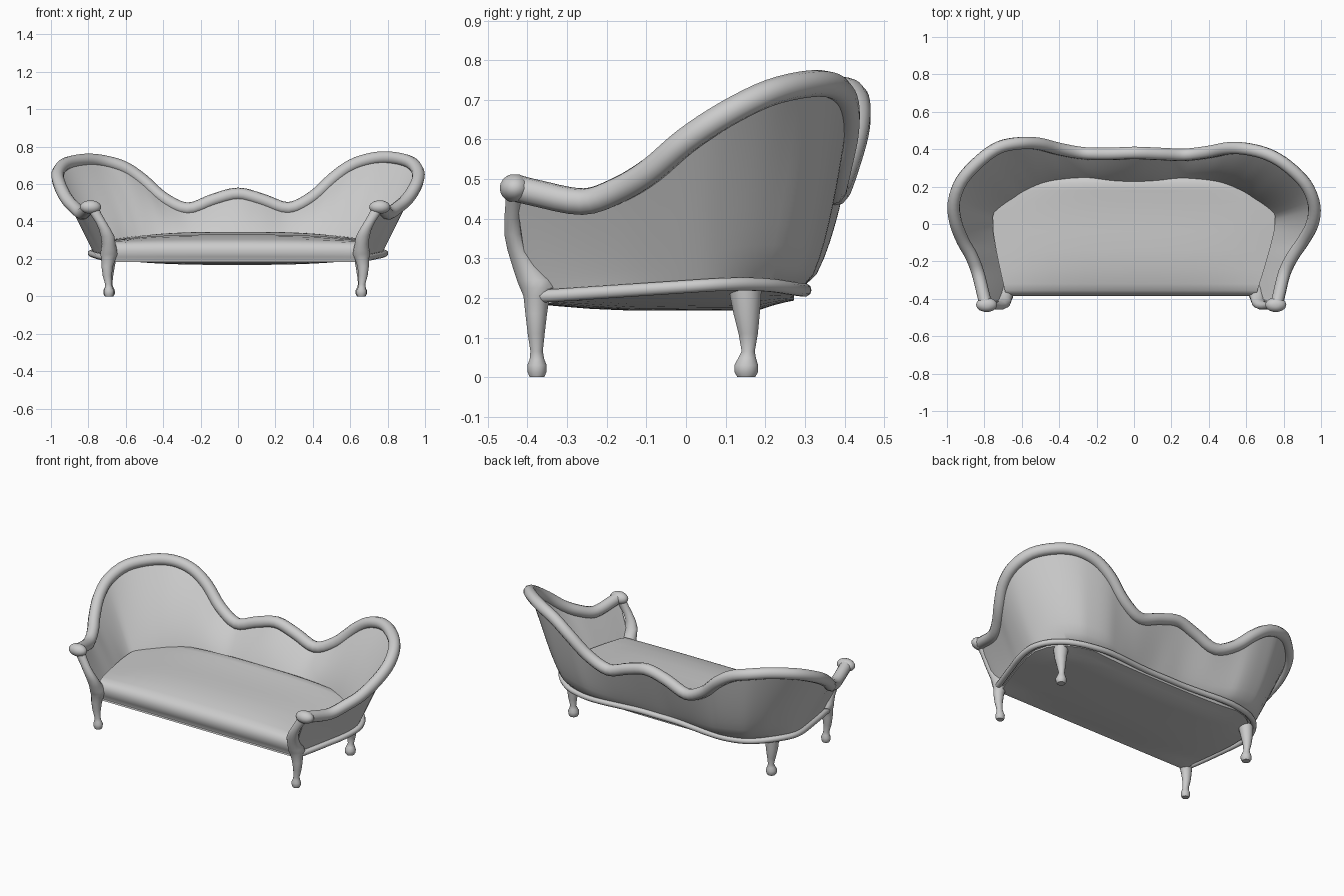
import bpy, bmesh, math
from mathutils import Vector

if "Cube" in bpy.data.objects:
    bpy.data.objects.remove(bpy.data.objects["Cube"])

# Right half of the top rail (centre back -> front of arm)
RAIL = [(0, .38, .547), (.13, .375, .515), (.27, .37, .47), (.40, .385, .53), (.51, .405, .63),
        (.61, .40, .70), (.72, .37, .735), (.82, .31, .74), (.92, .21, .717), (.963, .10, .663),
        (.953, 0, .597), (.91, -.09, .52), (.86, -.17, .472), (.82, -.26, .443),
        (.79, -.38, .465), (.778, -.43, .478)]
# Matching plan points of the lower edge
BASE = [(0, .265), (.12, .265), (.25, .275), (.35, .285), (.44, .287), (.52, .275), (.60, .25),
        (.67, .205), (.73, .14), (.765, .07), (.77, 0), (.755, -.09), (.735, -.17), (.715, -.25),
        (.69, -.34), (.68, -.375)]
SHIFT = -.015   # the front arms and legs sit slightly off centre
N = len(RAIL)


def clamp(v):
    return max(0, min(1, v))


def base_z(y):
    return .205 + .03 * clamp((y + .35) / .45) - .015 * clamp((y - .18) / .1)


def spline(pts, sub=4):
    """Smooth path through points."""
    out = []
    for i in range(len(pts) - 1):
        a, b, c, d = (pts[max(0, min(len(pts) - 1, i + k))] for k in (-1, 0, 1, 2))
        for s in range(sub):
            t = s / sub
            out.append(b + .5 * t * ((c - a) + t * ((2*a - 5*b + 4*c - d) + t * (3*b - a - 3*c + d))))
    return out + [pts[-1].copy()]


def both_sides(fn):
    return [fn(i, -1) for i in range(N - 1, 0, -1)] + [fn(i, 1) for i in range(N)]


def rail_pt(i, s):
    x, y, z = RAIL[i]
    w = clamp(1 - abs(i - 6) / 5) if s < 0 else 0      # left shoulder leans further back
    return Vector((s * x + SHIFT * clamp((i - 10) / 3), y + .04 * w, z - .014 * w))


def base_pt(i, s):
    x, y = BASE[i]
    return Vector((s * x + SHIFT * clamp((i - 11) / 4), y, base_z(y)))


def loft(name, rings):
    bm = bmesh.new()
    rows = [[bm.verts.new(p) for p in r] for r in rings]
    n = len(rows[0])
    for a, b in zip(rows, rows[1:]):
        for k in range(n):
            bm.faces.new((a[k], a[(k + 1) % n], b[(k + 1) % n], b[k]))
    bm.faces.new(rows[0][::-1])
    bm.faces.new(rows[-1])
    bmesh.ops.recalc_face_normals(bm, faces=bm.faces)
    me = bpy.data.meshes.new(name)
    bm.to_mesh(me)
    bm.free()
    me.shade_smooth()
    me.set_sharp_from_angle(angle=math.radians(45))
    ob = bpy.data.objects.new(name, me)
    bpy.context.collection.objects.link(ob)
    return ob


def tube(name, pts, r):
    cu = bpy.data.curves.new(name, 'CURVE')
    cu.dimensions = '3D'
    cu.bevel_depth = r
    cu.bevel_resolution = 3
    cu.use_fill_caps = True
    sp = cu.splines.new('POLY')
    sp.points.add(len(pts) - 1)
    for p, v in zip(sp.points, pts):
        p.co = (*v, 1)
    ob = bpy.data.objects.new(name, cu)
    bpy.context.collection.objects.link(ob)
    return ob


rail = spline(both_sides(rail_pt))
base = spline(both_sides(base_pt))

# Top rail and lower rim
tube("top_rail", rail, .034)
tube("base_rim", [Vector((p.x * 1.02, p.y + .012 * clamp(p.y / .2), p.z)) for p in base], .017)

# Curved back and arms: shell between rim and rail, bulging at the rear corners, padded inside
rings = []
for j, (top, low) in enumerate(zip(rail, base)):
    i = abs(j / 4 - (N - 1))
    front = clamp((i - 10) / 4)
    corner = clamp(1.3 - abs(i - 4.8) / 3.2)
    rear = clamp((9 - i) / 3)
    inward = Vector((-low.x * (.05 + .04 * corner), -.08 * clamp((low.y + .05) / .25), -.01))
    ring = []
    for inner in (False, True):
        b = low + inward if inner else low
        kx = ky = 1 + .6 * rear if inner else .9 - .38 * corner
        if not inner:
            kx = kx * (1 - front) + 1.2 * front
            kx = kx * (1 - clamp((i - 7) / 2)) + clamp((i - 7) / 2) * (1 + .2 * front)
        ky = ky * (1 - front) + .55 * front
        ts = [q / 10 for q in range(11)]
        for t in (ts[::-1][1:] if inner else ts):
            ring.append(Vector((b.x + (top.x - b.x) * t ** kx, b.y + (top.y - b.y) * t ** ky,
                                b.z + (top.z - b.z) * t)))
    rings.append(ring)
loft("back_and_arms", rings)

# Seat cushion: domed top, rounded front, bellied underside
side = BASE[4:]


def half_width(y):
    for (x0, y0), (x1, y1) in zip(side, side[1:]):
        if y1 <= y <= y0:
            return (x0 + (x1 - x0) * (y0 - y) / (y0 - y1)) * .985
    return side[-1][0] * .985


rings = []
for y, zt in [(-.365, .19), (-.378, .21), (-.384, .245), (-.376, .272), (-.355, .287), (-.32, .292),
              (-.24, .292), (-.14, .29), (-.04, .29), (.04, .292), (.12, .296), (.18, .302),
              (.22, .305), (.25, .29), (.272, .25)]:
    w = half_width(y)
    xs = [w * (-1 + q / 8) for q in range(17)]
    off = SHIFT * clamp(-y / .35)
    dome = .04 * clamp((y + .384) / .2)
    edge = base_z(y) - .012 if y > -.36 else .184
    low = edge - (edge - .168) * clamp((y + .5) / .3) * clamp((.33 - y) / .15)
    top = [Vector((x + off, y, zt + dome * (1 - abs(x / w) ** 3))) for x in xs]
    bot = [Vector((x + off, y, edge + (low - edge) * (1 - abs(x / w) ** 3))) for x in xs]
    if y < -.35:
        for v in bot:
            v.z = .182
    rings.append(top + bot[::-1])
loft("seat", rings)


def turned(name, prof, s):
    """Round tapered part from (x, y, z, radius, x stretch)."""
    rings = []
    for x, y, z, r, k in prof:
        rings.append([Vector((s * x + SHIFT + r * k * math.cos(a), y + r * math.sin(a), z))
                      for a in (2 * math.pi * q / 14 for q in range(14))])
    return loft(name, rings)


for s, tag in ((-1, "left"), (1, "right")):
    # Front leg sweeping up into the arm post
    turned("front_leg_" + tag, [
        (.675, -.376, 0, .019, 1.1), (.675, -.376, .012, .024, 1.1), (.675, -.376, .03, .025, 1.1),
        (.676, -.376, .045, .019, 1.1), (.678, -.377, .065, .016, 1.1), (.684, -.378, .11, .022, 1.1),
        (.684, -.378, .16, .028, 1.1), (.677, -.377, .205, .034, 1.15), (.675, -.373, .225, .047, 1),
        (.675, -.380, .245, .048, .9), (.676, -.402, .28, .037, 1), (.682, -.423, .32, .028, 1.3),
        (.698, -.435, .36, .024, 1.3), (.72, -.437, .40, .022, 1.3), (.745, -.434, .44, .022, 1.4),
        (.765, -.43, .475, .024, 1.4)], s)
    # Rear leg
    turned("rear_leg_" + tag, [
        (.674, .152, 0, .023, 1), (.674, .152, .012, .030, 1), (.674, .152, .03, .031, 1),
        (.674, .154, .048, .023, 1), (.674, .157, .065, .017, 1), (.677, .157, .11, .025, 1),
        (.678, .153, .16, .034, 1), (.674, .149, .225, .043, 1)], s)
    # Arm knob
    prof = []
    for q in range(1, 10):
        a = math.pi * q / 10
        prof.append((.773, -.432, .477 - .036 * math.cos(a), .039 * math.sin(a), 1.45))
    turned("arm_knob_" + tag, prof, s)
